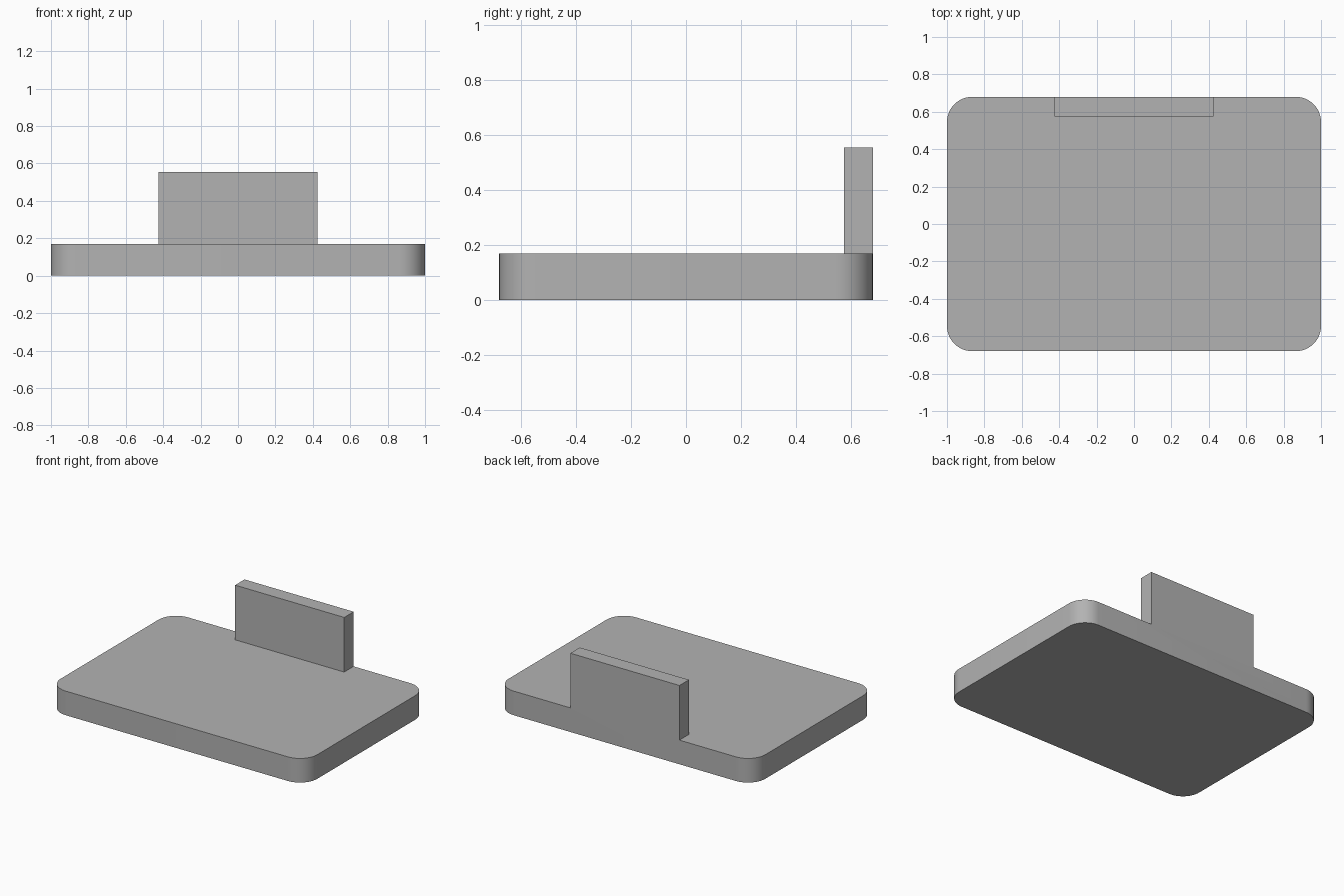
import bpy, bmesh
from math import sin, cos, pi, radians
from mathutils import Vector

cube = bpy.data.objects.get("Cube")
if cube:
    bpy.data.objects.remove(cube, do_unlink=True)

HALF_X, HALF_Y, BASE_H = 1.0, 0.68, 0.17
RADIUS, STEPS = 0.135, 12
TAB_X, TAB_FRONT, TAB_TOP = 0.425, 0.575, 0.555

grey = bpy.data.materials.new("plain_grey")
grey.use_nodes = True
colour = (0.45, 0.45, 0.45, 1)
grey.diffuse_color = colour
grey.node_tree.nodes["Principled BSDF"].inputs["Base Color"].default_value = colour

# Rounded rectangle outline, with two extra points where the upright meets the back edge
outline = []
for i, (sx, sy) in enumerate([(1, 1), (-1, 1), (-1, -1), (1, -1)]):
    for k in range(STEPS + 1):
        a = (i + k / STEPS) * pi / 2
        outline.append((sx * (HALF_X - RADIUS) + RADIUS * cos(a),
                        sy * (HALF_Y - RADIUS) + RADIUS * sin(a), 0))
    if i == 0:
        outline += [(TAB_X, HALF_Y, 0), (-TAB_X, HALF_Y, 0)]


def raise_face(bm, face, height):
    """Extrude a face upward and return the new top face."""
    new = bmesh.ops.extrude_face_region(bm, geom=[face])["geom"]
    bmesh.ops.translate(bm, vec=(0, 0, height),
                        verts=[g for g in new if isinstance(g, bmesh.types.BMVert)])
    return next(g for g in new if isinstance(g, bmesh.types.BMFace))


# Base slab
bm = bmesh.new()
bottom = bm.faces.new([bm.verts.new(p) for p in outline])
top = raise_face(bm, bottom, BASE_H)
if not any(f.normal.z < -0.9 or all(v.co.z < 0.001 for v in f.verts) for f in bm.faces):
    bm.faces.new([v for v in bm.verts if v.co.z < 0.001])

# Upright plate, split from the top face so its back is flush with the slab
right, left = [min(top.verts, key=lambda v: (v.co - Vector((s * TAB_X, HALF_Y, BASE_H))).length)
               for s in (1, -1)]
bmesh.utils.face_split(top, right, left,
                       coords=[(TAB_X, TAB_FRONT, BASE_H), (-TAB_X, TAB_FRONT, BASE_H)])
footprint = next(f for f in bm.faces if len(f.verts) == 4
                 and all(v.co.z > BASE_H - 0.001 for v in f.verts))
raise_face(bm, footprint, TAB_TOP - BASE_H)
if footprint.is_valid:
    bm.faces.remove(footprint)

# Merge the flush back faces and tidy the normals
bmesh.ops.dissolve_limit(bm, angle_limit=radians(1), verts=bm.verts[:], edges=bm.edges[:])
bmesh.ops.recalc_face_normals(bm, faces=bm.faces[:])

mesh = bpy.data.meshes.new("base_with_upright")
bm.to_mesh(mesh)
bm.free()
mesh.materials.append(grey)
obj = bpy.data.objects.new("base_with_upright", mesh)
bpy.context.collection.objects.link(obj)

bpy.context.view_layer.objects.active = obj
obj.select_set(True)
bpy.ops.object.shade_smooth_by_angle(angle=radians(30))
